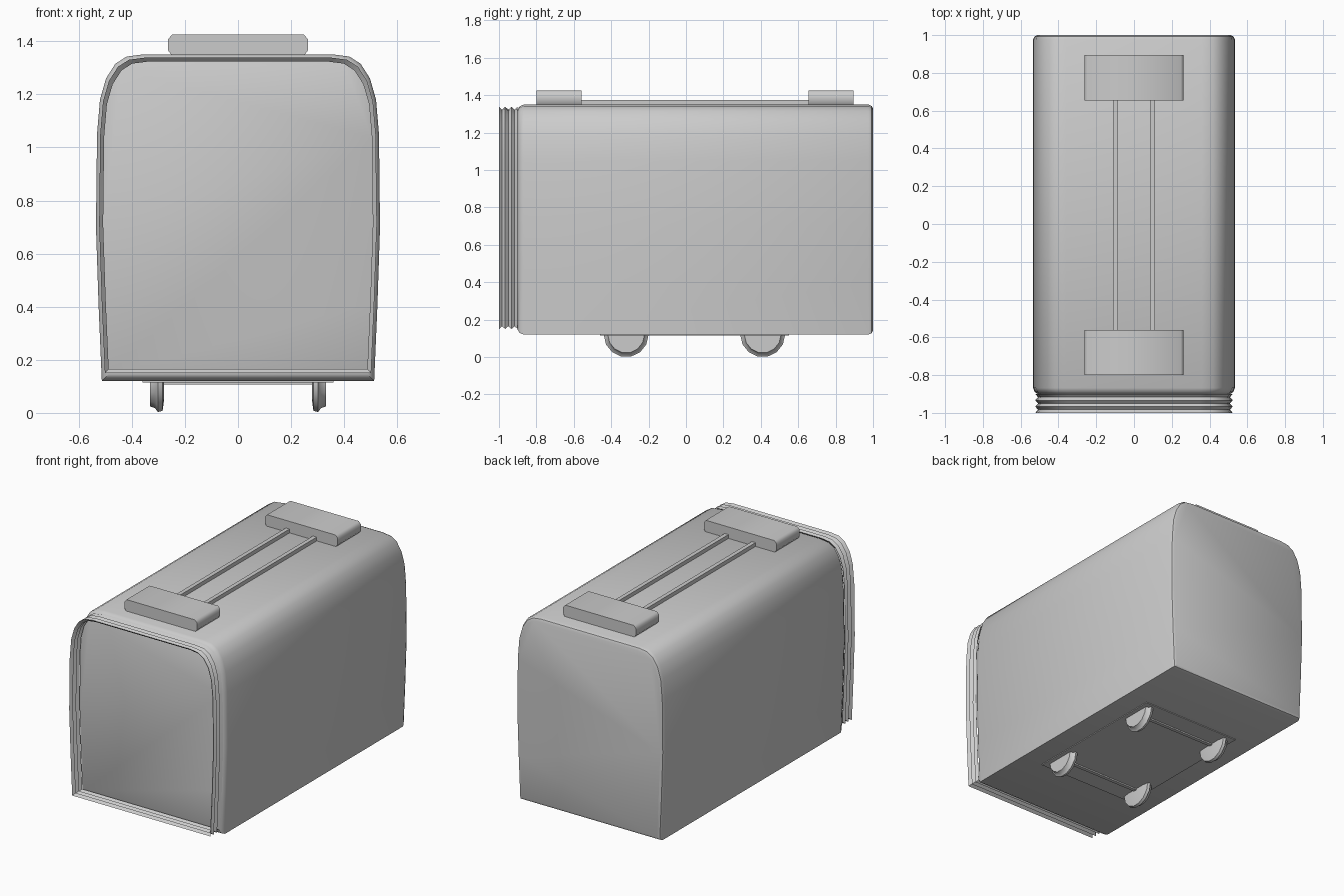
import bpy, bmesh, math

cube = bpy.data.objects.get("Cube")
if cube:
    bpy.data.objects.remove(cube, do_unlink=True)

grey = bpy.data.materials.new("plain grey")
grey.use_nodes = True
GREY = (0.6, 0.6, 0.6, 1)
grey.diffuse_color = GREY
grey.node_tree.nodes["Principled BSDF"].inputs["Base Color"].default_value = GREY


def finish(bm, name, angle=30):
    bmesh.ops.recalc_face_normals(bm, faces=bm.faces)
    mesh = bpy.data.meshes.new(name)
    bm.to_mesh(mesh)
    bm.free()
    mesh.materials.append(grey)
    ob = bpy.data.objects.new(name, mesh)
    bpy.context.collection.objects.link(ob)
    bpy.ops.object.select_all(action='DESELECT')
    ob.select_set(True)
    bpy.context.view_layer.objects.active = ob
    bpy.ops.object.shade_smooth_by_angle(angle=math.radians(angle))
    return ob


def loft(rings, name, capped=True, closed=False, angle=30):
    """Skin a list of equal-length point rings."""
    bm = bmesh.new()
    loops = [[bm.verts.new(p) for p in ring] for ring in rings]
    pairs = list(zip(loops, loops[1:]))
    if closed:
        pairs.append((loops[-1], loops[0]))
    for a, b in pairs:
        n = len(a)
        for i in range(n):
            j = (i + 1) % n
            bm.faces.new((a[i], a[j], b[j], b[i]))
    if capped:
        bm.faces.new(loops[0])
        bm.faces.new(loops[-1])
    return finish(bm, name, angle)


def box(name, x0, x1, y0, y1, z0, z1):
    ring = [(x0, z0), (x1, z0), (x1, z1), (x0, z1)]
    return loft([[(x, y, z) for x, z in ring] for y in (y0, y1)], name)


# Carriage cross-section, right half from floor to roof
HALF = [(0.513, 0.12), (0.525, 0.4), (0.535, 0.7), (0.531, 1.05), (0.52, 1.18),
        (0.497, 1.26), (0.462, 1.315), (0.42, 1.342), (0.36, 1.35)]
SECTION = HALF + [(-x, z) for x, z in reversed(HALF)]


def section_ring(y, inset, lift=0.0):
    """Cross-section shrunk by inset, with the floor raised by lift."""
    low, high = 0.12 + inset + lift, 1.35 - inset
    return [(x * (0.535 - inset) / 0.535, y,
             low + (z - 0.12) * (high - low) / 1.23) for x, z in SECTION]


# Body shell with softened ends
loft([section_ring(y, d) for y, d in
      ((-0.9, 0.026), (-0.89, 0.01), (-0.868, 0), (0.975, 0), (0.993, 0.008), (1, 0.022))],
     "carriage_body", angle=35)

# Open folded gangway in front of the recessed end panel
loft([section_ring(-1 + i * 0.1 / 6, 0.027 if i % 2 else 0.012, 0.018) for i in range(7)],
     "gangway_bellows", capped=False)

# Roof boxes with chamfered long edges
CHAMFER = [(0.248, 1.345), (0.263, 1.365), (0.263, 1.408), (0.248, 1.425)]
BOX_SECTION = CHAMFER + [(-x, z) for x, z in reversed(CHAMFER)]
for name, y0, y1 in (("front_roof_box", -0.8, -0.56), ("rear_roof_box", 0.655, 0.895)):
    loft([[(x, y, z) for x, z in BOX_SECTION] for y in (y0, y1)], name, angle=50)

# Roof rails
for side, s in (("left", 1), ("right", -1)):
    a, b = sorted((s * 0.085, s * 0.112))
    box(side + "_roof_rail", a, b, -0.56, 0.655, 1.34, 1.375)

# Underfloor plate
box("underfloor_plate", -0.36, 0.36, -0.46, 0.55, 0.115, 0.13)

# Flanged wheels and axles
WHEEL = [(0.278, 0.07), (0.284, 0.115), (0.302, 0.12), (0.312, 0.105), (0.331, 0.098)]
SIDES = 14
for end, y in (("front", -0.32), ("rear", 0.41)):
    for side, s in (("left", 1), ("right", -1)):
        rings = []
        for x, r in WHEEL:
            turns = [math.tau * (i + 0.5) / SIDES for i in range(SIDES)]
            rings.append([(s * x, y + r * math.sin(t), 0.12 - r * math.cos(t)) for t in turns])
        loft(rings, f"{end}_{side}_wheel", angle=40)
    box(end + "_axle", -0.28, 0.28, y - 0.012, y + 0.012, 0.106, 0.125)
